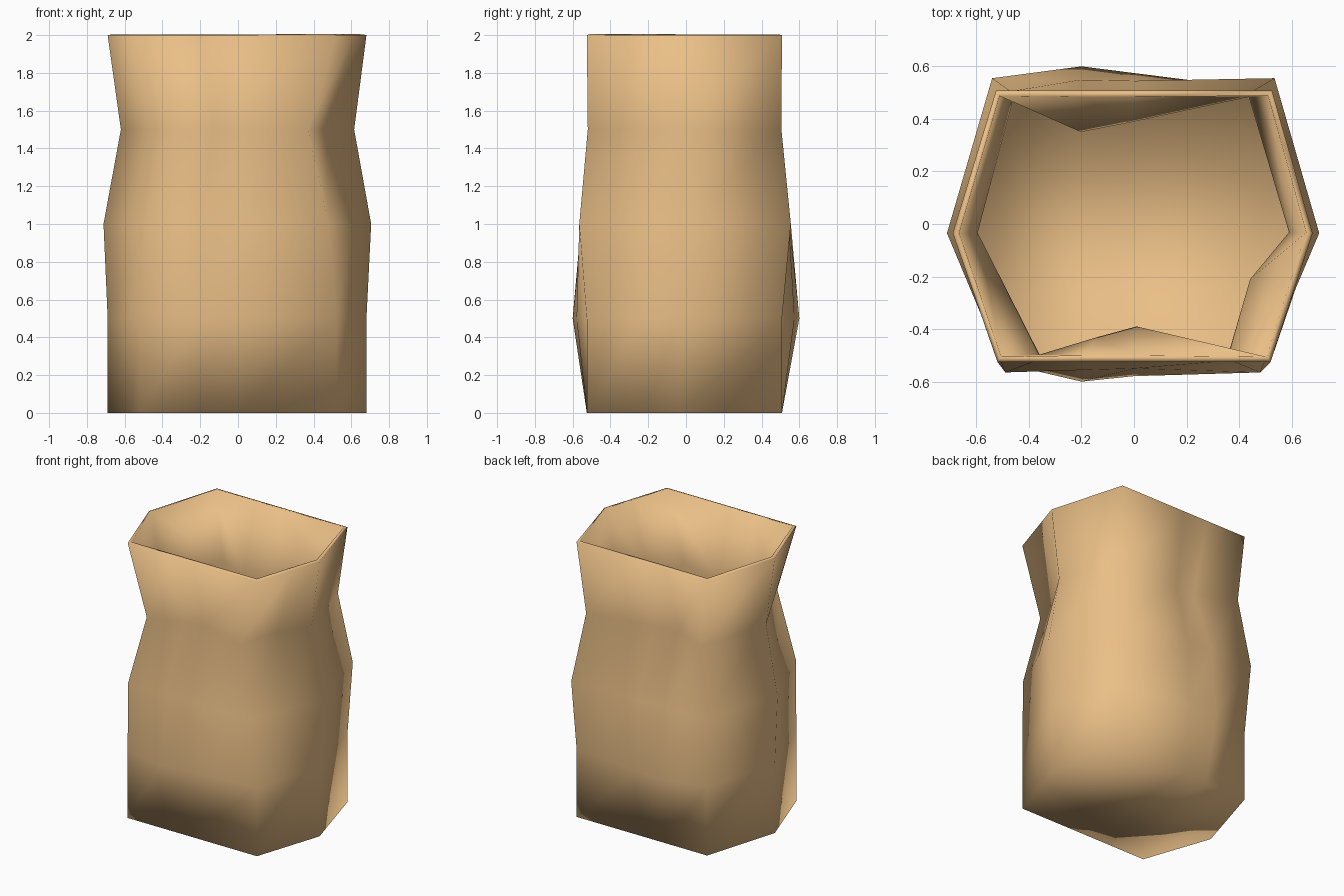
import bpy, bmesh

if "Cube" in bpy.data.objects:
    bpy.data.objects.remove(bpy.data.objects["Cube"])

# Each level: z, front-left, front-right, right tip, back-right, back-left, left tip, then dents
base = [(-.52, -.525), (.52, -.525), (.68, -.035), (.525, .508), (-.525, .508), (-.69, -.035)]
belly = [(-.49, -.565), (.48, -.565), (.705, -.035), (.535, .555), (-.54, .555), (-.712, -.035)]
neck = [(-.37, -.52), (.37, -.52), (.615, -.035), (.45, .505), (-.47, .505), (-.62, -.035)]
levels = [
    (0.0, base, {}),
    (0.5, base, {"front_l": (-.2, -.6), "back_l": (-.2, .6)}),      # bulge
    (1.0, belly, {"front_m": (0, -.55), "back_m": (0, .545)}),
    (1.5, neck, {"front_m": (.01, -.415), "back_l": (-.2, .375), "side": (.465, -.22)}),  # pinch
    (2.0, base, {}),
]


def lerp(a, b, t):
    return (a[0] + (b[0] - a[0]) * t, a[1] + (b[1] - a[1]) * t)


def pair(fixed, names, a, b, ts):
    """Two points along a panel; an undented one lies on the line to its dented neighbour."""
    p = {n: fixed.get(n) or lerp(a, b, t) for n, t in zip(names, ts)}
    n0, n1 = names
    if n0 in fixed and n1 not in fixed:
        p[n1] = lerp(fixed[n0], b, (ts[1] - ts[0]) / (1 - ts[0]))
    if n1 in fixed and n0 not in fixed:
        p[n0] = lerp(a, fixed[n1], ts[0] / ts[1])
    return [p[n0], p[n1]]


def outline(c, d):
    fl, fr, r, br, bl, l = c
    front = pair(d, ("front_l", "front_m"), fl, fr, (.31, .5))
    back = pair(d, ("back_l", "back_m"), bl, br, (.31, .5))
    side = d.get("side") or lerp(fr, r, .6)
    return [fl, *front, fr, side, r, br, *back[::-1], bl, l]


# Paper bag shell: stacked outlines, closed floor, open mouth
bm = bmesh.new()
rings = [[bm.verts.new((x, y, z)) for x, y in outline(c, d)] for z, c, d in levels]
n = len(rings[0])
for lo, hi in zip(rings, rings[1:]):
    for i in range(n):
        j = (i + 1) % n
        bm.faces.new((lo[i], lo[j], hi[j], hi[i]))
bm.faces.new(rings[0][::-1])
for f in bm.faces:
    f.smooth = True
mesh = bpy.data.meshes.new("paper_bag")
bm.to_mesh(mesh)
bm.free()
bag = bpy.data.objects.new("paper_bag", mesh)
bpy.context.collection.objects.link(bag)

# Paper thickness
shell = bag.modifiers.new("thickness", "SOLIDIFY")
shell.thickness = 0.025
shell.offset = -1

mat = bpy.data.materials.new("brown_paper")
mat.diffuse_color = (0.82, 0.52, 0.24, 1)
mat.use_nodes = True
mat.node_tree.nodes["Principled BSDF"].inputs["Base Color"].default_value = mat.diffuse_color
mesh.materials.append(mat)
